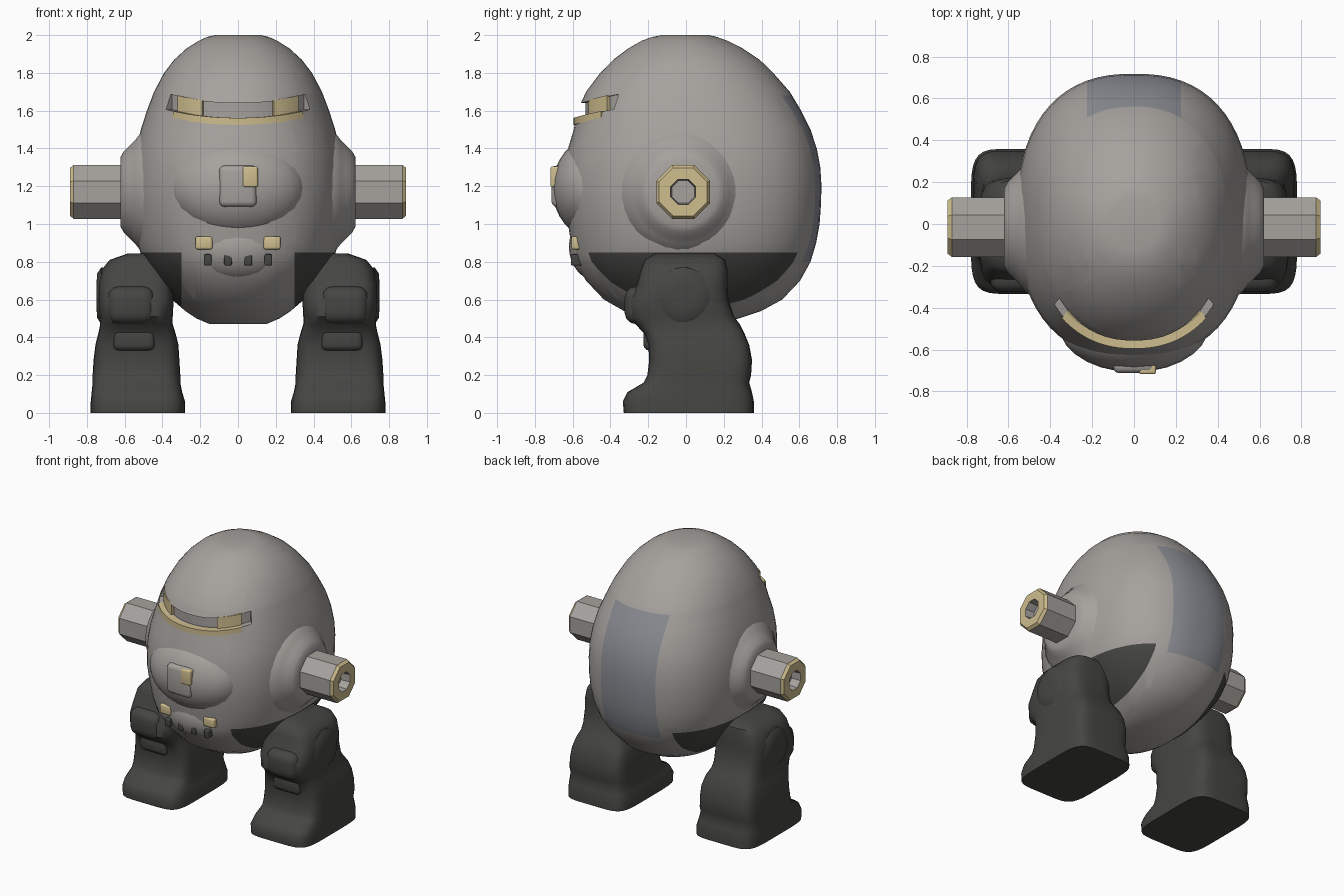
import bpy, bmesh
from math import sin, cos, pi, radians
from mathutils import Matrix

if "Cube" in bpy.data.objects:
    bpy.data.objects.remove(bpy.data.objects["Cube"])


def mat(name, r, g, b):
    m = bpy.data.materials.new(name)
    m.diffuse_color = (r, g, b, 1)
    m.use_nodes = True
    m.node_tree.nodes["Principled BSDF"].inputs["Base Color"].default_value = m.diffuse_color
    return m


GREY = mat("shell_grey", 0.38, 0.36, 0.34)
DARK = mat("dark_metal", 0.06, 0.06, 0.055)
BLUE = mat("panel_blue", 0.26, 0.27, 0.30)
GOLD = mat("worn_yellow", 0.62, 0.51, 0.27)


def superpoint(t, rx, ry, n):
    c, s = cos(t), sin(t)
    return (rx * abs(c) ** (2 / n) * (1 if c >= 0 else -1),
            ry * abs(s) ** (2 / n) * (1 if s >= 0 else -1))


def smooth(ob, angle=35):
    bpy.ops.object.select_all(action='DESELECT')
    ob.select_set(True)
    bpy.context.view_layer.objects.active = ob
    bpy.ops.object.shade_smooth_by_angle(angle=radians(angle))


def finish(name, bm, mats, angle=35):
    bmesh.ops.recalc_face_normals(bm, faces=bm.faces[:])
    me = bpy.data.meshes.new(name)
    bm.to_mesh(me)
    bm.free()
    ob = bpy.data.objects.new(name, me)
    bpy.context.collection.objects.link(ob)
    for m in mats:
        me.materials.append(m)
    smooth(ob, angle)
    return ob


def skin(bm, rings):
    vs = [[bm.verts.new(p) for p in r] for r in rings]
    k = len(vs[0])
    for a, b in zip(vs, vs[1:]):
        for i in range(k):
            bm.faces.new((a[i], a[(i + 1) % k], b[(i + 1) % k], b[i]))
    bm.faces.new(vs[0])
    bm.faces.new(vs[-1])


def loft(rows, power, seg):
    """Stack superellipse sections given as z, x0, x1, y0, y1."""
    bm = bmesh.new()
    rings = []
    for z, x0, x1, y0, y1 in rows:
        ring = []
        for i in range(seg):
            x, y = superpoint(2 * pi * (i + .5) / seg, (x1 - x0) / 2, (y1 - y0) / 2, power(z))
            ring.append((x + (x0 + x1) / 2, y + (y0 + y1) / 2, z))
        rings.append(ring)
    skin(bm, rings)
    return bm


def lathe_x(profile, seg, side, z, y=-0.015):
    """Turn an x, radius profile about a sideways axis."""
    bm = bmesh.new()
    skin(bm, [[(side * x, y + r * cos(2 * pi * (i + .5) / seg), z + r * sin(2 * pi * (i + .5) / seg))
               for i in range(seg)] for x, r in profile])
    return bm


def visor_bar(a0, a1, r0, r1, z0, z1, steps=24):
    """Curved bar hugging the brow, rising toward its ends."""
    bm = bmesh.new()
    rings = []
    for i in range(steps + 1):
        a = radians(a0 + (a1 - a0) * i / steps)
        rise = 0.08 * sin(a) ** 2
        ring = []
        for r, z in ((r0, z0), (r1, z0), (r1, z1), (r0, z1)):
            x, y = superpoint(a - pi / 2, .48 * r, .595 * r, 2.2)
            ring.append((x, y + .02, z + rise))
        rings.append(ring)
    skin(bm, rings)
    return bm


def ball(loc, size):
    bm = bmesh.new()
    bmesh.ops.create_uvsphere(bm, u_segments=28, v_segments=16, radius=1,
                              matrix=Matrix.Translation(loc) @ Matrix.Diagonal((*size, 1)))
    return bm


def block(loc, size, bevel):
    bm = bmesh.new()
    bmesh.ops.create_cube(bm, size=1, matrix=Matrix.Translation(loc) @ Matrix.Diagonal((*size, 1)))
    bmesh.ops.bevel(bm, geom=bm.edges[:], offset=bevel, segments=3, profile=.5, affect='EDGES')
    return bm


# Egg-shaped body: z, half width, front y, back y
body_rows = [(.47, .15, -.14, .15), (.50, .22, -.24, .28), (.54, .28, -.33, .4), (.6, .35, -.435, .51),
             (.7, .435, -.53, .605), (.8, .5, -.59, .66), (.9, .535, -.61, .69), (1.0, .55, -.625, .708),
             (1.1, .56, -.64, .715), (1.2, .56, -.645, .718), (1.3, .555, -.64, .712), (1.4, .54, -.625, .693),
             (1.5, .515, -.595, .66), (1.6, .483, -.575, .61), (1.7, .445, -.53, .55), (1.8, .392, -.455, .462),
             (1.87, .338, -.385, .39), (1.93, .272, -.305, .3), (1.97, .208, -.235, .22), (1.99, .165, -.18, .165),
             (2.0, .12, -.13, .12)]
bm = loft([(z, -w, w, f, b) for z, w, f, b in body_rows],
          lambda z: 2.4 - .4 * min(1, (abs(z - 1.15) / .85) ** 2), 64)
for co, no in (((.225, 0, 0), (1, 0, 0)), ((-.225, 0, 0), (1, 0, 0)), ((.3, 0, 0), (1, 0, 0)),
               ((-.3, 0, 0), (1, 0, 0)), ((0, 0, .85), (0, 0, 1)), ((0, 0, 1.68), (0, 0, 1))):
    bmesh.ops.bisect_plane(bm, geom=bm.verts[:] + bm.edges[:] + bm.faces[:],
                           plane_co=co, plane_no=no, dist=1e-5)
for f in bm.faces:
    c = f.calc_center_median()
    if c.z < .85 and abs(c.x) > .3:
        f.material_index = 1
    elif abs(c.x) < .225 and c.y > .4 and .8 < c.z < 1.68:
        f.material_index = 2
body = finish("body_shell", bm, [GREY, DARK, BLUE])

# Eye slot cut into the brow
cutter = finish("visor_cutter", visor_bar(-50, 50, .93, 1.3, 1.56, 1.64), [GREY])
cut = body.modifiers.new("visor_slot", 'BOOLEAN')
cut.object = cutter
cut.operation = 'DIFFERENCE'
cut.solver = 'EXACT'
bpy.context.view_layer.objects.active = body
bpy.ops.object.modifier_apply(modifier=cut.name)
bpy.data.objects.remove(cutter)
smooth(body)
finish("visor_lip", visor_bar(-42, 42, .95, 1.035, 1.525, 1.562), [GOLD])
for side, name in ((-1, "left"), (1, "right")):
    finish("visor_end_" + name, visor_bar(side * 22, side * 42, .9, .965, 1.555, 1.645, 8), [GOLD])

# Face: snout bulge, nose plate, chin vents and worn corners
finish("snout", ball((0, -.48, 1.19), (.36, .228, .27)), [GREY])
finish("nose_plate", block((0, -.675, 1.2), (.2, .075, .22), .03), [GREY])
finish("nose_wear", block((.065, -.69, 1.25), (.08, .055, .11), .01), [GOLD])
finish("chin", ball((0, -.45, .88), (.27, .17, .19)), [GREY])
for i in range(4):
    finish("chin_vent", block((-.16 + .107 * i, -.58, .81), (.04, .06, .06), .008), [DARK])

for side, name in ((-1, "left"), (1, "right")):
    # Worn jaw corner
    finish("jaw_wear_" + name, block((side * .18, -.575, .9), (.09, .065, .07), .012), [GOLD])
    # Shoulder hub and hollow octagonal arm stub
    hub = [(.42, .36), (.51, .32), (.545, .275), (.575, .245), (.605, .215), (.622, .185), (.622, .1)]
    finish("shoulder_hub_" + name, lathe_x(hub, 32, side, 1.17), [GREY], 50)
    stub = [(.5, .154), (.87, .154), (.89, .138), (.89, .072), (.82, .065), (.82, .01)]
    bm = lathe_x(stub, 8, side, 1.17)
    for f in bm.faces:
        if abs(f.calc_center_median().x) > .868:
            f.material_index = 1
    finish("arm_stub_" + name, bm, [GREY, GOLD], 25)

    # Leg column: hip, bent knee, shin and flat foot
    leg = [(0.0, .28, .78, -.33, .36), (.06, .28, .78, -.335, .36), (.11, .295, .775, -.31, .35),
           (.16, .305, .77, -.225, .335), (.2, .305, .77, -.205, .345), (.28, .31, .765, -.195, .35),
           (.36, .315, .755, -.2, .335), (.42, .33, .74, -.22, .31), (.47, .345, .73, -.27, .285),
           (.51, .345, .735, -.31, .255), (.6, .34, .74, -.31, .225), (.68, .34, .74, -.26, .22),
           (.76, .34, .72, -.24, .22), (.81, .35, .68, -.22, .21), (.845, .38, .58, -.16, .15)]
    rows = [(z, *sorted((side * a, side * b)), c, d) for z, a, b, c, d in leg]
    finish("leg_" + name, loft(rows, lambda z: 5.5 if z < .45 else 4, 32), [DARK], 40)
    # Knee cap, shin guard and hip disc
    finish("knee_cap_" + name, block((side * .565, -.24, .57), (.25, .17, .2), .06), [DARK])
    finish("shin_guard_" + name, block((side * .55, -.15, .39), (.22, .15, .12), .03), [DARK])
    finish("hip_disc_" + name, lathe_x([(.6, .16), (.725, .15), (.745, .12), (.75, .06)], 24, side, .62), [DARK])
